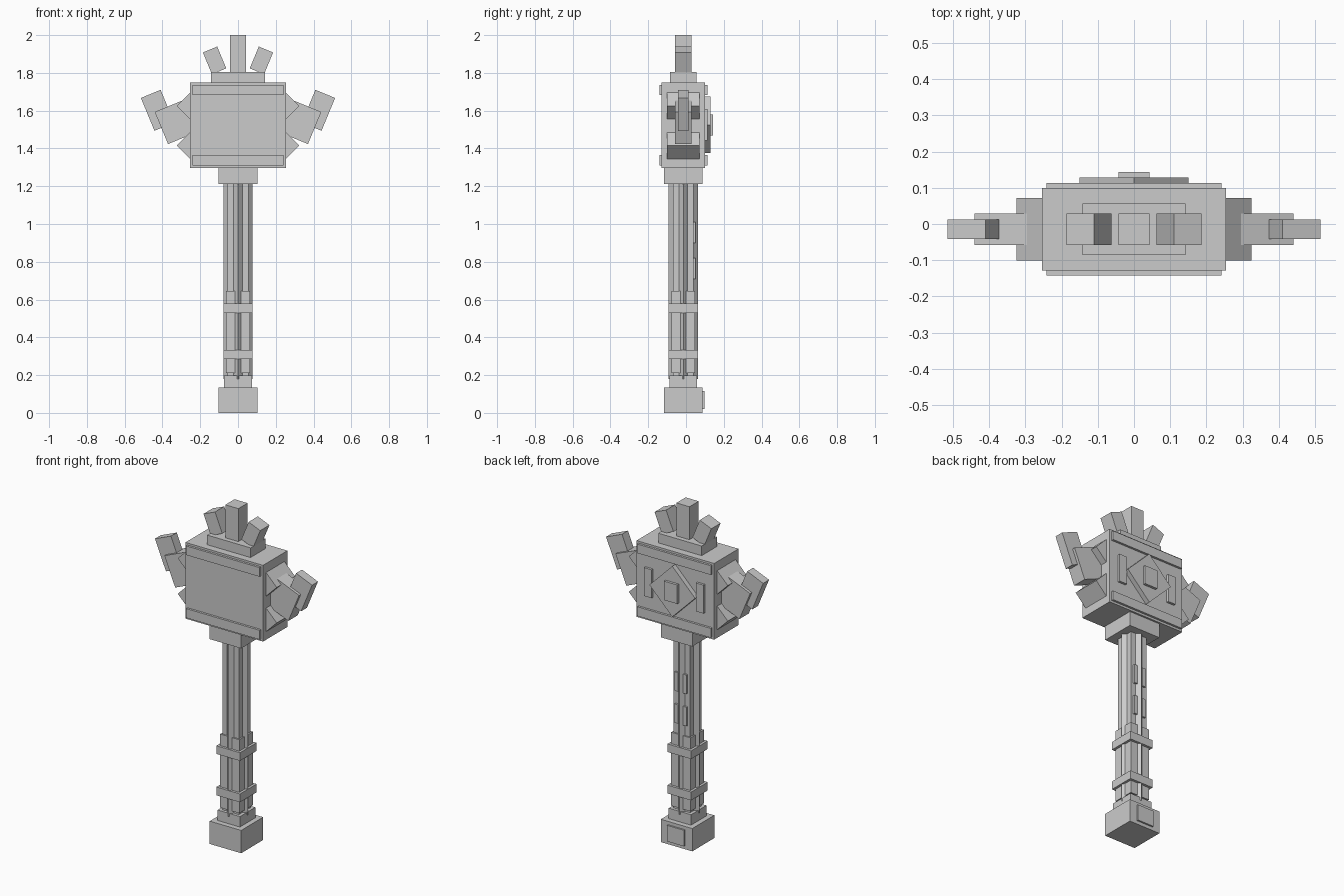
import bpy
from math import radians

cube = bpy.data.objects.get("Cube")
if cube:
    bpy.data.objects.remove(cube, do_unlink=True)

CY = -0.0145  # depth of the central axis
TILT = radians(22.5)

stone = bpy.data.materials.new("plain_grey")
stone.use_nodes = True
colour = (0.6, 0.6, 0.6, 1)
stone.diffuse_color = colour
stone.node_tree.nodes["Principled BSDF"].inputs["Base Color"].default_value = colour


def box(name, x, z, size, y=0, ry=0, rz=0):
    """Box centred at x, z and at depth y from the axis."""
    bpy.ops.mesh.primitive_cube_add(size=1, location=(x, CY + y, z), rotation=(0, ry, rz))
    ob = bpy.context.object
    ob.name = name
    ob.scale = size
    bpy.ops.object.transform_apply(location=False, rotation=True, scale=True)
    ob.data.materials.append(stone)
    return ob


def block(name, width, depth, z0, z1):
    """Centred box standing between two heights."""
    return box(name, 0, (z0 + z1) / 2, (width, depth, z1 - z0))


def back_plate(name, x, z, w, h, y0, y1, ry=0):
    """Raised plate on the back."""
    return box(name, x, z, (w, y1 - y0, h), y=(y0 + y1) / 2, ry=ry)


# Pommel and neck
block("pommel", 0.206, 0.206, 0, 0.135)
block("lower_collar", 0.146, 0.144, 0.13, 0.197)
back_plate("pommel_plate", 0, 0.068, 0.11, 0.095, 0.09, 0.113)

# Shaft: two square prisms forming an eight-pointed section
for name, turn in (("shaft_square", 0), ("shaft_diamond", radians(45))):
    box(name, 0, 0.7, (0.109, 0.109, 1.04), rz=turn)

# Grip posts and bands
for sx in (-1, 1):
    for sy in (-1, 1):
        box("grip_post", sx * 0.039, 0.428, (0.048, 0.048, 0.435), y=sy * 0.039)
block("lower_grip_band", 0.155, 0.155, 0.285, 0.334)
block("upper_grip_band", 0.155, 0.155, 0.53, 0.578)

# Raised strips on the back of the shaft
for sx in (-1, 1):
    for z in (0.765, 0.955):
        back_plate("shaft_strip", sx * 0.028, z, 0.022, 0.112, 0.04, 0.066)

# Head
block("head_collar", 0.206, 0.206, 1.212, 1.3)
block("head", 0.508, 0.228, 1.297, 1.748)
block("lower_trim", 0.482, 0.254, 1.31, 1.365)
block("upper_trim", 0.482, 0.254, 1.682, 1.736)

# Ornaments on the back of the head
back_plate("back_diamond", 0, 1.525, 0.212, 0.212, 0.1, 0.143, ry=radians(45))
back_plate("back_boss", 0, 1.525, 0.086, 0.112, 0.1, 0.158)

# Crest
block("crest_base", 0.284, 0.142, 1.74, 1.805)
block("centre_spike", 0.085, 0.086, 1.8, 2.0)

# Paired parts
for s, side in ((1, "left"), (-1, "right")):
    box(side + "_crest_spike", s * 0.124, 1.866, (0.082, 0.086, 0.125), ry=s * TILT)
    back_plate(side + "_back_bar", s * 0.17, 1.525, 0.05, 0.168, 0.1, 0.128)
    for name, z in (("_lower_lug", 1.415), ("_upper_lug", 1.625)):
        box(side + name, s * 0.224, z, (0.1414, 0.172, 0.1414), ry=radians(45))
    box(side + "_arm", s * 0.29, 1.556, (0.25, 0.088, 0.184), ry=s * TILT)
    box(side + "_blade", s * 0.426, 1.602, (0.113, 0.055, 0.188), ry=s * TILT)
